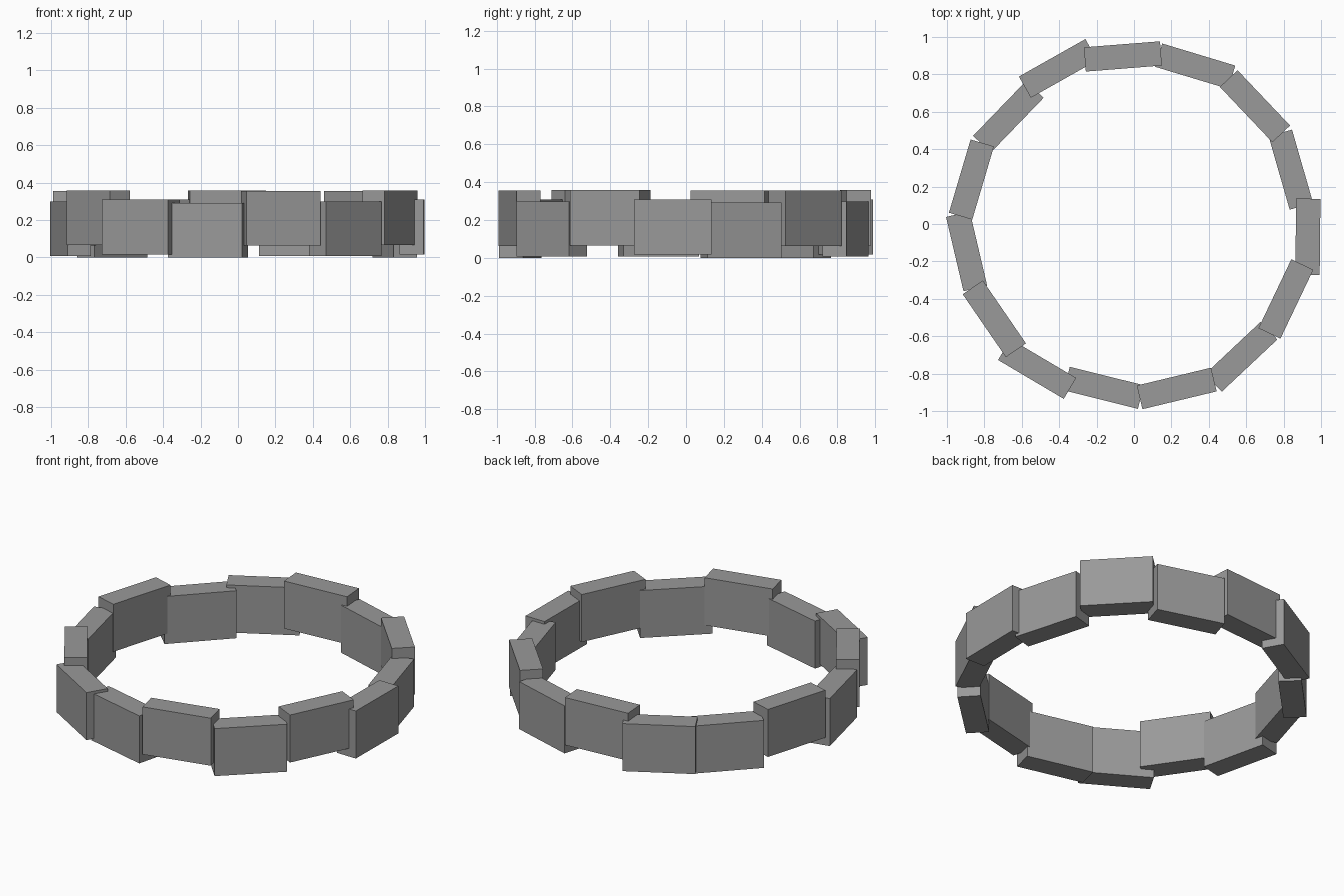
import bpy
from math import radians, cos, sin

if "Cube" in bpy.data.objects:
    bpy.data.objects.remove(bpy.data.objects["Cube"])

LENGTH, WIDTH, HEIGHT = 0.408, 0.13, 0.292
CENTRE = (0.002, -0.004)

# One repeating run of five stones: radius, polar angle, yaw, base height
STONES = [
    (0.930, -4.0, 89.4, 0.017),
    (0.887, 19.4, 106.0, 0.0),
    (0.904, 44.5, 133.5, 0.063),
    (0.908, 69.0, 163.2, 0.007),
    (0.902, 93.9, 184.5, 0.066),
]

# Dark grey stone
stone_mat = bpy.data.materials.new("dark_stone")
stone_mat.diffuse_color = (0.32, 0.32, 0.32, 1)
stone_mat.use_nodes = True
stone_mat.node_tree.nodes["Principled BSDF"].inputs["Base Color"].default_value = stone_mat.diffuse_color


def add_stone(name, radius, polar, yaw, base):
    a = radians(polar)
    bpy.ops.mesh.primitive_cube_add(
        size=1,
        location=(CENTRE[0] + radius * cos(a), CENTRE[1] + radius * sin(a),
                  base + HEIGHT / 2),
        rotation=(0, 0, radians(yaw)))
    stone = bpy.context.object
    stone.name = name
    stone.scale = (LENGTH, WIDTH, HEIGHT)
    stone.data.materials.append(stone_mat)


# Ring: the run of stones repeated three times around the centre
for run in range(3):
    turn = run * 120
    for i, (radius, polar, yaw, base) in enumerate(STONES):
        add_stone(f"ring_stone_{run * 5 + i + 1}", radius, polar + turn, yaw + turn, base)
